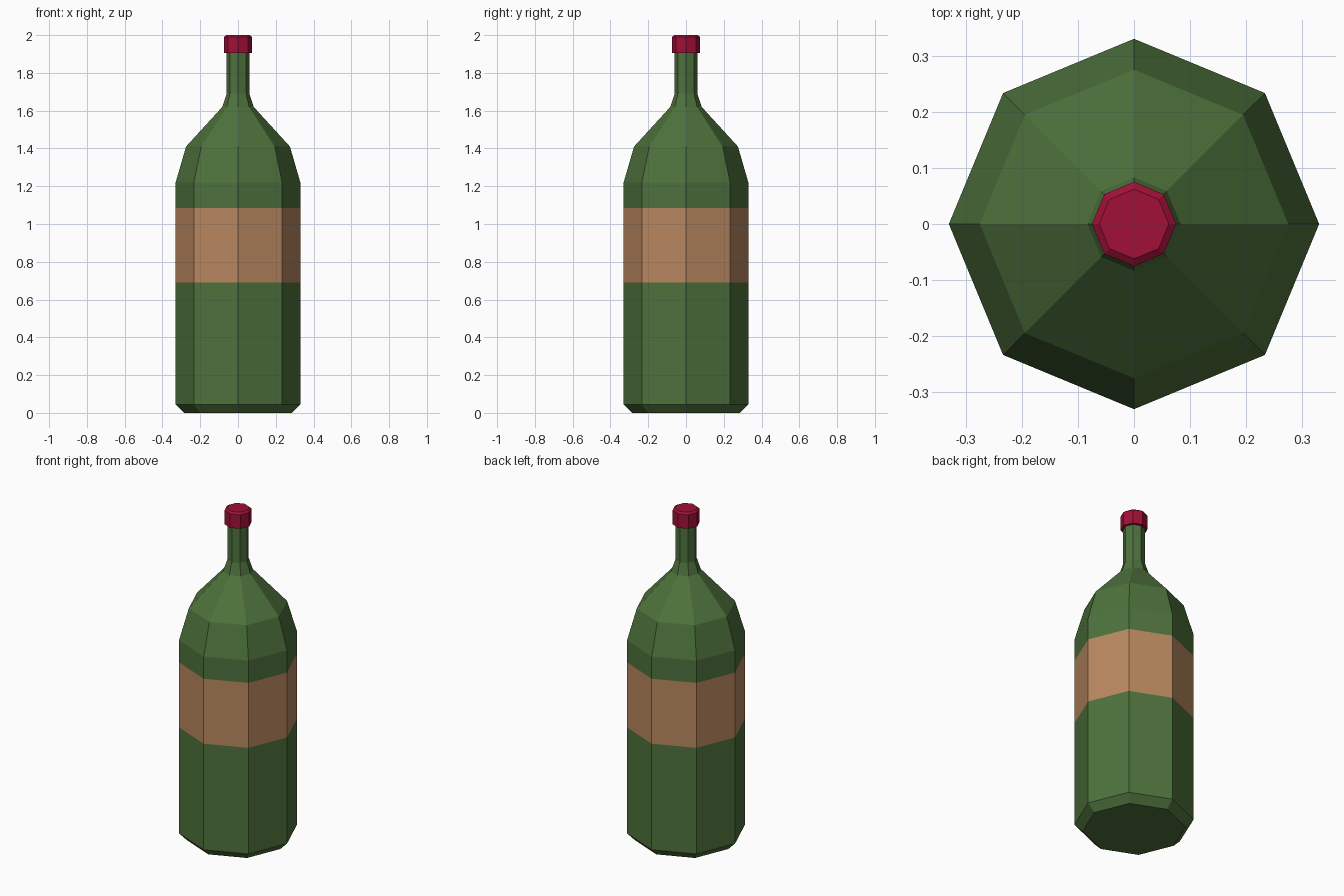
import bpy, bmesh, math

if "Cube" in bpy.data.objects:
    bpy.data.objects.remove(bpy.data.objects["Cube"])

SIDES = 8


def material(name, rgb):
    m = bpy.data.materials.new(name)
    m.diffuse_color = (*rgb, 1)
    m.use_nodes = True
    m.node_tree.nodes["Principled BSDF"].inputs["Base Color"].default_value = m.diffuse_color
    return m


def lathe(name, profile, mats, rule=None):
    """Revolve (radius, z) rings into a flat-shaded octagonal solid."""
    bm = bmesh.new()
    rings = []
    for r, z in profile:
        rings.append([bm.verts.new((r * math.cos(math.tau * i / SIDES),
                                    r * math.sin(math.tau * i / SIDES), z))
                      for i in range(SIDES)])
    for a, b in zip(rings, rings[1:]):
        for i in range(SIDES):
            j = (i + 1) % SIDES
            bm.faces.new((a[i], a[j], b[j], b[i]))
    bm.faces.new(rings[0][::-1])
    bm.faces.new(rings[-1])
    if rule:
        for f in bm.faces:
            f.material_index = rule(f.calc_center_median().z)
    me = bpy.data.meshes.new(name)
    bm.to_mesh(me)
    bm.free()
    for m in mats:
        me.materials.append(m)
    ob = bpy.data.objects.new(name, me)
    bpy.context.collection.objects.link(ob)
    return ob


green = material("bottle green", (0.076, 0.168, 0.045))
tan = material("label tan", (0.485, 0.246, 0.114))
red = material("cap red", (0.35, 0.005, 0.038))

# Glass body, with the label as a band of the wall
LABEL = (0.69, 1.085)
lathe("bottle_body",
      [(0.285, 0), (0.33, 0.045), (0.33, LABEL[0]), (0.33, LABEL[1]),
       (0.33, 1.22), (0.275, 1.41), (0.083, 1.62), (0.06, 1.69), (0.06, 1.91)],
      [green, tan], lambda z: int(LABEL[0] < z < LABEL[1]))

# Cap with a small chamfer on its top rim
lathe("bottle_cap", [(0.075, 1.905), (0.075, 1.99), (0.062, 2.0)], [red])
